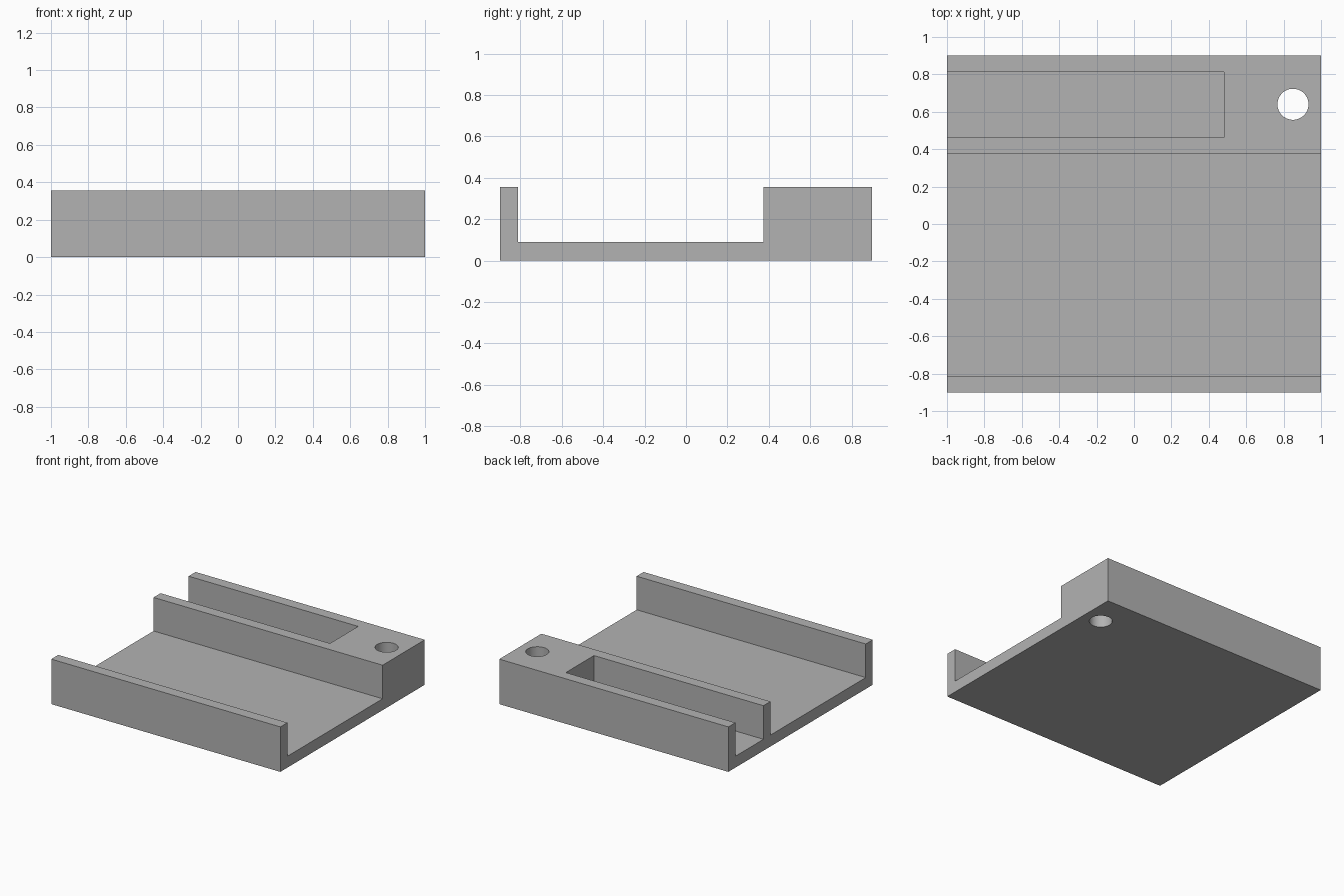
import bpy
import bmesh
import math

cube = bpy.data.objects.get("Cube")
if cube:
    bpy.data.objects.remove(cube, do_unlink=True)

grey = bpy.data.materials.new("plain grey")
grey.use_nodes = True
colour = (0.45, 0.45, 0.45, 1)
grey.diffuse_color = colour
grey.node_tree.nodes["Principled BSDF"].inputs["Base Color"].default_value = colour

HALF_X, HALF_Y = 1.0, 0.90
HEIGHT, FLOOR, WALL = 0.355, 0.09, 0.087
BLOCK_Y = 0.375


def extrude_outline(name, points, direction):
    """Closed outline pushed along a direction into a solid."""
    bm = bmesh.new()
    face = bm.faces.new([bm.verts.new(p) for p in points])
    result = bmesh.ops.extrude_face_region(bm, geom=[face])
    moved = [v for v in result["geom"] if isinstance(v, bmesh.types.BMVert)]
    bmesh.ops.translate(bm, verts=moved, vec=direction)
    bmesh.ops.recalc_face_normals(bm, faces=bm.faces)
    mesh = bpy.data.meshes.new(name)
    bm.to_mesh(mesh)
    bm.free()
    mesh.materials.append(grey)
    obj = bpy.data.objects.new(name, mesh)
    bpy.context.collection.objects.link(obj)
    return obj


def cut(target, cutter):
    """Subtract the cutter, then remove it."""
    mod = target.modifiers.new(cutter.name, "BOOLEAN")
    mod.operation = "DIFFERENCE"
    mod.solver = "EXACT"
    mod.object = cutter
    cutter.hide_render = True
    bpy.context.view_layer.objects.active = target
    bpy.ops.object.modifier_apply(modifier=mod.name)
    bpy.data.objects.remove(cutter, do_unlink=True)


# Tray body: front lip, thin floor and thick rear block in one profile
profile = [(-HALF_Y, 0), (HALF_Y, 0), (HALF_Y, HEIGHT), (BLOCK_Y, HEIGHT),
           (BLOCK_Y, FLOOR), (WALL - HALF_Y, FLOOR),
           (WALL - HALF_Y, HEIGHT), (-HALF_Y, HEIGHT)]
tray = extrude_outline("tray_body", [(-HALF_X, y, z) for y, z in profile],
                       (2 * HALF_X, 0, 0))

# Slot in the rear block, open at the right end
y0, y1, x0, x1 = BLOCK_Y + WALL, HALF_Y - WALL, -1.2, 0.48
slot = extrude_outline("slot_cutter",
                       [(x0, y0, FLOOR), (x1, y0, FLOOR), (x1, y1, FLOOR), (x0, y1, FLOOR)],
                       (0, 0, 1))
cut(tray, slot)

# Round through hole
SIDES, RADIUS = 64, 0.083
ring = [math.tau * i / SIDES for i in range(SIDES)]
hole = extrude_outline("hole_cutter",
                       [(0.85 + RADIUS * math.cos(a), 0.64 + RADIUS * math.sin(a), -0.2)
                        for a in ring],
                       (0, 0, 1))
cut(tray, hole)

# Smooth hole wall, crisp edges elsewhere
bpy.ops.object.select_all(action="DESELECT")
tray.select_set(True)
bpy.context.view_layer.objects.active = tray
bpy.ops.object.shade_smooth_by_angle(angle=math.radians(30))
